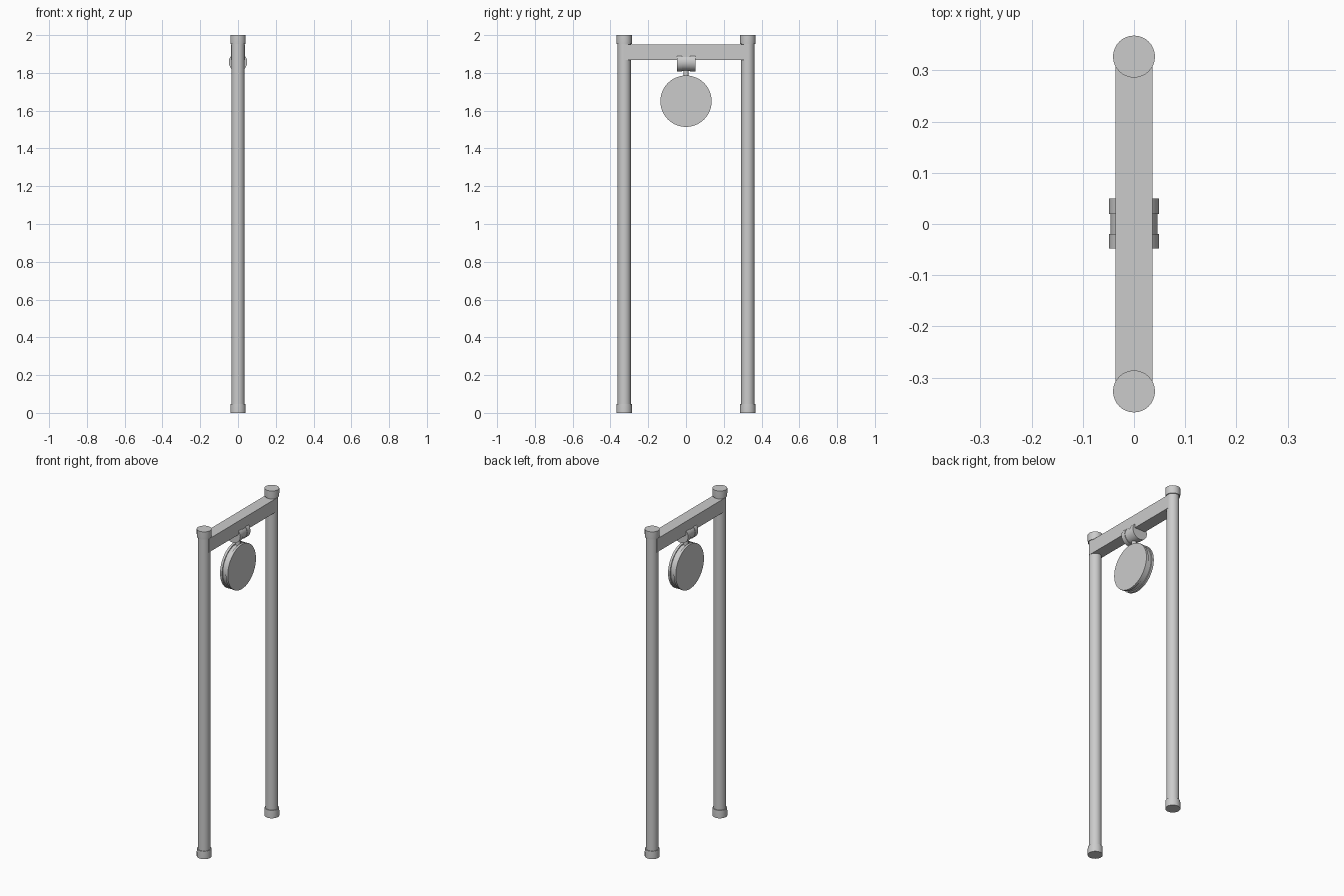
import bpy, bmesh, math
from mathutils import Matrix

if "Cube" in bpy.data.objects:
    bpy.data.objects.remove(bpy.data.objects["Cube"])


def lathe(name, profile, loc, axis='Z', segs=32):
    """Closed solid of revolution from (radius, height) pairs."""
    bm = bmesh.new()
    rings = [[bm.verts.new((r * math.cos(2 * math.pi * i / segs),
                            r * math.sin(2 * math.pi * i / segs), h))
              for i in range(segs)] for r, h in profile]
    for a, b in zip(rings, rings[1:]):
        for i in range(segs):
            j = (i + 1) % segs
            bm.faces.new((a[i], a[j], b[j], b[i]))
    bm.faces.new(rings[0][::-1])
    bm.faces.new(rings[-1])
    rot = {'Z': Matrix(), 'X': Matrix.Rotation(math.pi / 2, 4, 'Y'),
           'Y': Matrix.Rotation(-math.pi / 2, 4, 'X')}[axis]
    bm.transform(Matrix.Translation(loc) @ rot)
    mesh = bpy.data.meshes.new(name)
    bm.to_mesh(mesh)
    bm.free()
    obj = bpy.data.objects.new(name, mesh)
    bpy.context.collection.objects.link(obj)
    bpy.ops.object.select_all(action='DESELECT')
    obj.select_set(True)
    bpy.context.view_layer.objects.active = obj
    bpy.ops.object.shade_smooth_by_angle(angle=math.radians(30))
    return obj


POST_Y = 0.327

# Two posts, each with a foot cap and a top cap
for side, y in (("left", -POST_Y), ("right", POST_Y)):
    lathe(f"{side}_post", [(0.035, 0.01), (0.035, 1.99)], (0, y, 0))
    lathe(f"{side}_foot_cap", [(0.041, 0), (0.041, 0.03), (0.040, 0.048)], (0, y, 0))
    lathe(f"{side}_top_cap", [(0.040, 1.953), (0.041, 1.97), (0.041, 2.0)], (0, y, 0))

# Crossbeam
bpy.ops.mesh.primitive_cube_add(size=1, location=(0, 0, 1.908))
beam = bpy.context.object
beam.name = "crossbeam"
beam.scale = (0.072, 2 * POST_Y + 0.01, 0.082)

# Hanger spool with a recessed middle
lathe("hanger_spool", [(0.049, -0.048), (0.049, -0.02), (0.046, -0.02),
                       (0.046, 0.02), (0.049, 0.02), (0.049, 0.05)],
      (0, 0, 1.857), 'Y')

# Short stem and hanging disc with a grooved rim
lathe("hanger_stem", [(0.014, 1.77), (0.014, 1.84)], (0, 0, 0), segs=16)
lathe("hanging_disc", [(0.136, -0.026), (0.136, -0.012), (0.130, -0.012),
                       (0.130, 0.012), (0.136, 0.012), (0.136, 0.026)],
      (0, 0, 1.65), 'X', 48)
